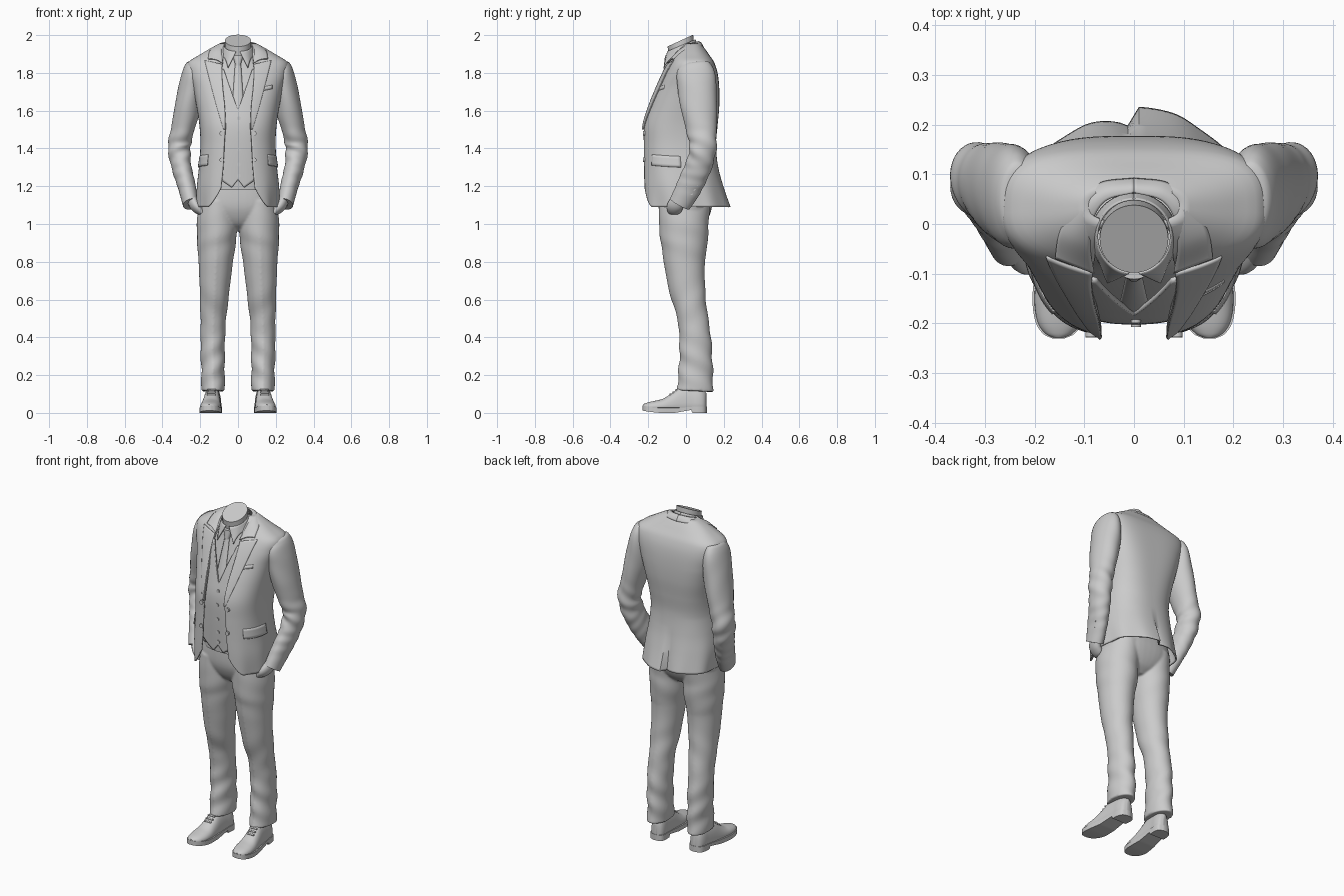
import bpy, bmesh, math
from mathutils import Vector
from math import sin, cos, pi, exp

if "Cube" in bpy.data.objects:
    bpy.data.objects.remove(bpy.data.objects["Cube"])

# ---------- helpers ----------
def interp(tab, k):
    """Smooth interpolation of table rows keyed by ascending first column."""
    k = min(max(k, tab[0][0]), tab[-1][0])
    i = max(j for j in range(len(tab) - 1) if tab[j][0] <= k)
    a, b = tab[i], tab[i + 1]
    p, n = tab[max(i - 1, 0)], tab[min(i + 2, len(tab) - 1)]
    h = b[0] - a[0]
    t = (k - a[0]) / h
    out = []
    for c in range(1, len(a)):
        ma = (b[c] - p[c]) / (b[0] - p[0]) * h
        mb = (n[c] - a[c]) / (n[0] - a[0]) * h
        out.append((2*t**3 - 3*t*t + 1)*a[c] + (t**3 - 2*t*t + t)*ma + (3*t*t - 2*t**3)*b[c] + (t**3 - t*t)*mb)
    return out

def clamp(v, lo=0.0, hi=1.0):
    return min(max(v, lo), hi)

def finish(ob, name, angle=40):
    ob.name = name
    bpy.ops.object.select_all(action='DESELECT')
    ob.select_set(True)
    bpy.context.view_layer.objects.active = ob
    bpy.ops.object.shade_smooth_by_angle(angle=math.radians(angle))
    return ob

def grid(name, f, nu, nv, wrap=False, caps=False, thick=0, mirror=False, angle=40):
    """Surface from f(u, v) with u, v in 0..1; optional wrap, caps, thickness, mirrored twin."""
    bm = bmesh.new()
    for sg in ((1, -1) if mirror else (1,)):
        rows = []
        for j in range(nv + 1):
            row = []
            for i in range(nu if wrap else nu + 1):
                x, y, z = f(i / nu, j / nv)
                row.append(bm.verts.new((x * sg, y, z)))
            rows.append(row)
        for r, s in zip(rows, rows[1:]):
            for i in range(nu):
                k = (i + 1) % len(r)
                bm.faces.new((r[i], r[k], s[k], s[i]))
        if caps:
            bm.faces.new(rows[0])
            bm.faces.new(rows[-1])
    bmesh.ops.recalc_face_normals(bm, faces=bm.faces)
    me = bpy.data.meshes.new(name)
    bm.to_mesh(me)
    ob = bpy.data.objects.new(name, me)
    bpy.context.collection.objects.link(ob)
    if thick:
        m = ob.modifiers.new("thickness", 'SOLIDIFY')
        m.thickness, m.offset = thick, 0
    return finish(ob, name, angle)

def spow(v, e):
    return math.copysign(abs(v) ** e, v)

N = 2.5
def body(tab, t, z, off=0.0):
    """Point on a torso section: t=0 front, pi back, negative t for the other side."""
    w, yf, yb = interp(tab, z)[:3]
    # the back gets squarer towards the shoulder blades
    n = N if cos(t) > 0 else N + .9*clamp((z - 1.4)/.3)*clamp((1.92 - z)/.06)
    return ((w + off) * spow(sin(t), 2/n), (yf + yb)/2 - ((yb - yf)/2 + off) * spow(cos(t), 2/n), z)

def front(tab, x, z, off=0.0):
    """Point on the front of a torso surface at x, z."""
    w, yf, yb = interp(tab, z)[:3]
    q = max(0.0, 1 - (abs(x) / (w + off)) ** N) ** (1/N)
    return (x, (yf + yb)/2 - ((yb - yf)/2 + off) * q, z)

def tube(name, tab, z0, z1, fold, nu=40, nv=90, thick=0, caps=True):
    """Mirrored limb tube; rows are (z, x, y, rx, ry)."""
    def f(u, v):
        z = z0 + (z1 - z0) * v
        x, y, rx, ry = interp(tab, z)
        a, b = interp(tab, z - .01), interp(tab, z + .01)
        T = Vector((b[0] - a[0], b[1] - a[1], .02)).normalized()
        X = (Vector((1, 0, 0)) - T * T.x).normalized()
        Y = T.cross(X)
        g = 2 * pi * u
        k = 1 + fold(z, g)
        return Vector((x, y, z)) + X * rx * k * cos(g) + Y * ry * k * sin(g)
    return grid(name, f, nu, nv, wrap=True, caps=caps, thick=thick, mirror=True)

def disc(name, p, r, d, axis='Y'):
    rot = (pi/2, 0, 0) if axis == 'Y' else (0, pi/2, 0)
    bpy.ops.mesh.primitive_cylinder_add(vertices=20, radius=r, depth=d, location=p, rotation=rot)
    finish(bpy.context.object, name)

# ---------- jacket: z, half width, front y, back y, opening half width ----------
JK = [(1.09, .215, -.222, .208, .10), (1.2, .213, -.225, .183, .088), (1.3, .203, -.226, .165, .078),
      (1.42, .195, -.226, .155, .072), (1.52, .2, -.222, .163, .066), (1.62, .215, -.192, .172, .07),
      (1.72, .235, -.152, .172, .08), (1.8, .258, -.115, .163, .085), (1.855, .258, -.085, .145, .082),
      (1.89, .205, -.065, .122, .078), (1.93, .138, -.03, .094, .075), (1.955, .09, 0, .072, .06)]

def jacket(u, v):
    a = 2*u - 1
    d = 1 - abs(a)
    hem = 1.09 + .1 * max(0, 1 - d/.13) ** 2
    z = hem + (1.955 - hem) * v
    w, yf, yb, xo = interp(JK, z)
    t0 = math.asin(clamp(xo / w) ** (N/2))
    x, y, z = body(JK, pi - (pi - t0) * abs(a), z)
    low = clamp((1.34 - z) / .25) ** 1.4
    # rear vent overlap and side flare near the hem
    y += low * (.025 * exp(-a/.25) if a > 0 else -.018 * exp(a/.03))
    x += low * .006 * sin(abs(a) * 22)
    return (x if a >= 0 else -x, y, z)
grid("jacket_body", jacket, 121, 80, thick=.008)

def lapel(u, v):
    z = 1.5 + .345*v + .02*u*v
    xo = interp(JK, z)[3]
    xl = .074 + .102 * v ** .9
    return front(JK, xo + (xl - xo)*u, z, .006 + .005*(1 - u))
grid("lapel", lapel, 10, 40, thick=.006, mirror=True)

CI = [(0, .08, -.088, 1.848), (1, .088, -.04, 1.91), (2, .082, .01, 1.945), (3, .055, .048, 1.958), (4, 0, .063, 1.962)]
CO = [(0, .158, -.058, 1.872), (1, .148, -.012, 1.913), (2, .115, .045, 1.935), (3, .067, .081, 1.938), (4, 0, .09, 1.935)]
def collar(u, v):
    a, b = interp(CI, 4*v), interp(CO, 4*v)
    p = [i + (j - i)*u for i, j in zip(a, b)]
    p[1] -= .01 * (1 - v) ** 4
    p[2] += .009 * sin(pi*u) + .002
    return p
grid("jacket_collar", collar, 8, 40, thick=.007, mirror=True)

# pockets and buttons of the jacket
grid("hip_pocket_flap", lambda u, v: body(JK, .82 + .76*u, 1.368 - .058*v - .01*u, .003 + .004*v),
     20, 4, thick=.006, mirror=True)
grid("breast_pocket_welt", lambda u, v: front(JK, .105 + .075*u, 1.7 + .02*v + .015*u, .003), 10, 2, thick=.006)
for s in (1, -1):
    for z in (1.48, 1.34):
        x, y, z = front(JK, .086*s, z, .006)
        disc("jacket_button", (x, y, z), .012, .01)

# ---------- sleeves: z, x, y, rx, ry ----------
SL = [(1.085, .246, -.045, .04, .056), (1.2, .272, .018, .047, .068), (1.31, .3, .068, .053, .07),
      (1.41, .311, .09, .06, .071), (1.5, .293, .082, .061, .081), (1.62, .266, .068, .069, .096),
      (1.74, .247, .057, .064, .103), (1.8, .24, .05, .055, .1), (1.838, .235, .045, .044, .084),
      (1.855, .233, .042, .03, .06), (1.86, .232, .042, .008, .016)]
def sleeve_fold(z, g):
    return .06*sin(75*z + 2*g)*exp(-((z - 1.39)/.08)**2) + .02*sin(110*z - 2*g)*exp(-((z - 1.25)/.08)**2) \
        + .01*sin(30*z + 3*g)*clamp((1.8 - z)/.1)
tube("sleeve", SL, 1.105, 1.86, sleeve_fold, 40, 110)
for s in (1, -1):
    for i in range(3):
        z = 1.16 + .025*i
        x, y, rx, ry = interp(SL, z)
        disc("cuff_button", (s*(x + rx*.85), y + ry*.5, z), .007, .012, 'X')

# hands tucked into the pockets
HD = [(1.055, .19, -.07, .014, .025), (1.075, .208, -.064, .024, .04), (1.1, .23, -.055, .027, .042), (1.15, .252, -.02, .025, .035)]
tube("hand", HD, 1.055, 1.15, lambda z, g: 0, 20, 14)

# ---------- shirt, waistcoat, tie, neck ----------
SH = [(1.18, .17, -.165, .12), (1.4, .16, -.178, .11), (1.52, .165, -.178, .12), (1.62, .175, -.158, .13),
      (1.72, .18, -.132, .13), (1.8, .165, -.108, .12), (1.85, .13, -.094, .1), (1.9, .08, -.086, .06)]
grid("shirt", lambda u, v: body(SH, pi*(2*u - 1), 1.18 + .72*v), 48, 40, wrap=True, caps=True)

def vest(u, v):
    x = .24*u - .12
    ax = abs(x)
    top = min(1.6 + ax*2.9, 1.82)
    bot = 1.235 - ax*1.3 if ax < .032 else 1.193 + (ax - .032)*.7
    return front(SH, x, bot + (top - bot)*v, .017)
grid("waistcoat", vest, 60, 40, thick=.01)
for z in (1.56, 1.48, 1.395, 1.315, 1.255):
    x, y, z = front(SH, .004, z, .022)
    disc("waistcoat_button", (x, y, z), .01, .01)

def tie(u, v):
    s = 2*u - 1
    x, y, z = front(SH, s*(.034 - .02*v), 1.57 + .285*v, .006)
    return (x, y - .007*(1 - s*s), z)
grid("tie_blade", tie, 8, 24, thick=.004)
grid("tie_knot", lambda u, v: ((.014 + .014*v)*cos(2*pi*u), -.102 + .006*v + .015*sin(2*pi*u), 1.84 + .052*v),
     16, 6, wrap=True, caps=True)

def leaf(u, v):
    a = .13 + (pi - .13)*v
    r = .074 + .012*u
    x, y = r*sin(a), -.025 - r*cos(a)
    k = u * max(0, 1 - v/.28) ** 1.5
    return (x + .042*k, y - .008*k, 1.945 + .43*(y + .025) - .045*u - .04*k)
grid("shirt_collar", leaf, 6, 40, thick=.004, mirror=True)

def neck(u, v):
    g = 2*pi*u
    y = -.015 - .015*v + .068*sin(g)
    return (.069*cos(g), y, 1.84 + .13*v + .46*v*(y + .032))
grid("neck", neck, 48, 8, wrap=True, caps=True)

# ---------- trousers: seat and legs fused together ----------
PV = [(.965, .04, -.06, .06), (1.0, .12, -.105, .1), (1.06, .2, -.138, .13), (1.12, .212, -.15, .138), (1.25, .185, -.15, .115)]
LG = [(.1, .133, .048, .061, .098), (.2, .132, .052, .062, .09), (.35, .134, .052, .064, .085),
      (.5, .131, .037, .068, .08), (.65, .124, .008, .079, .094), (.8, .118, -.007, .091, .108),
      (.9, .114, -.008, .102, .123), (1.0, .11, -.012, .108, .131), (1.12, .105, -.006, .1, .137)]
def leg_fold(z, g):
    crease = .03 * exp(-((g - 1.5*pi)/.12)**2) * clamp((1.0 - z)/.2)
    return crease + .05*sin(48*z + 2*g)*exp(-((z - .25)/.15)**2) + .025*sin(36*z - 2*g)*exp(-((z - .55)/.12)**2) \
        + .015*sin(45*z + 2*g)*exp(-((z - .92)/.1)**2)
legs = tube("legs", LG, .115, 1.12, leg_fold, 56, 130)
seat = grid("seat", lambda u, v: body(PV, pi*(2*u - 1), .965 + .285*v), 48, 30, wrap=True, caps=True)
legs.select_set(True)
bpy.ops.object.join()
m = seat.modifiers.new("fuse", 'REMESH')
m.mode, m.voxel_size, m.use_smooth_shade = 'VOXEL', .006, True
m = seat.modifiers.new("soften", 'SMOOTH')
m.factor, m.iterations = .5, 6
seat.name = "trousers"
grid("waistband", lambda u, v: body(PV, pi*(2*u - 1), 1.205 + .04*v, .005), 48, 3, wrap=True, thick=.006)

# ---------- shoes: y, half width, top z ----------
SO = [(-.23, .008, .042), (-.222, .026, .048), (-.2, .043, .056), (-.16, .053, .065), (-.12, .054, .076),
      (-.075, .05, .104), (-.03, .046, .135), (.03, .043, .142), (.075, .042, .135), (.1, .031, .115), (.11, .008, .1)]
def foot_x(y):
    return .128 + (.11 - y)*.07
def shoe(u, v):
    y = -.06 + .168*cos(pi*v)
    w, zt = interp(SO, y)
    c, s = cos(2*pi*u), sin(2*pi*u)
    z = .03 + (zt - .03)*spow(s, .9) if s > 0 else .03 + .008*s
    return (foot_x(y) + w*spow(c, .85), y, z)
grid("shoe_upper", shoe, 36, 48, wrap=True, caps=True, mirror=True)

def sole(u, v):
    y = -.06 + .17*cos(pi*v)
    w = interp(SO, y)[0] + .004
    i = int(round(u*4)) % 4
    lift = .012 * clamp((-.13 - y)/.1) ** 1.5
    zb = 0 if y > .03 else .016*clamp(1 - (.03 - y)/.09) + lift
    zt = .034 - .008*clamp((.05 - y)/.1) + lift
    return (foot_x(y) + w*(1, 1, -1, -1)[i], y, (zt, zb, zb, zt)[i])
grid("shoe_sole", sole, 4, 70, wrap=True, caps=True, mirror=True, angle=30)
for s in (1, -1):
    for y in (-.052, -.068, -.084):
        disc("shoe_lace", (s*foot_x(y), y, interp(SO, y)[1]), .005, .045, 'X')
